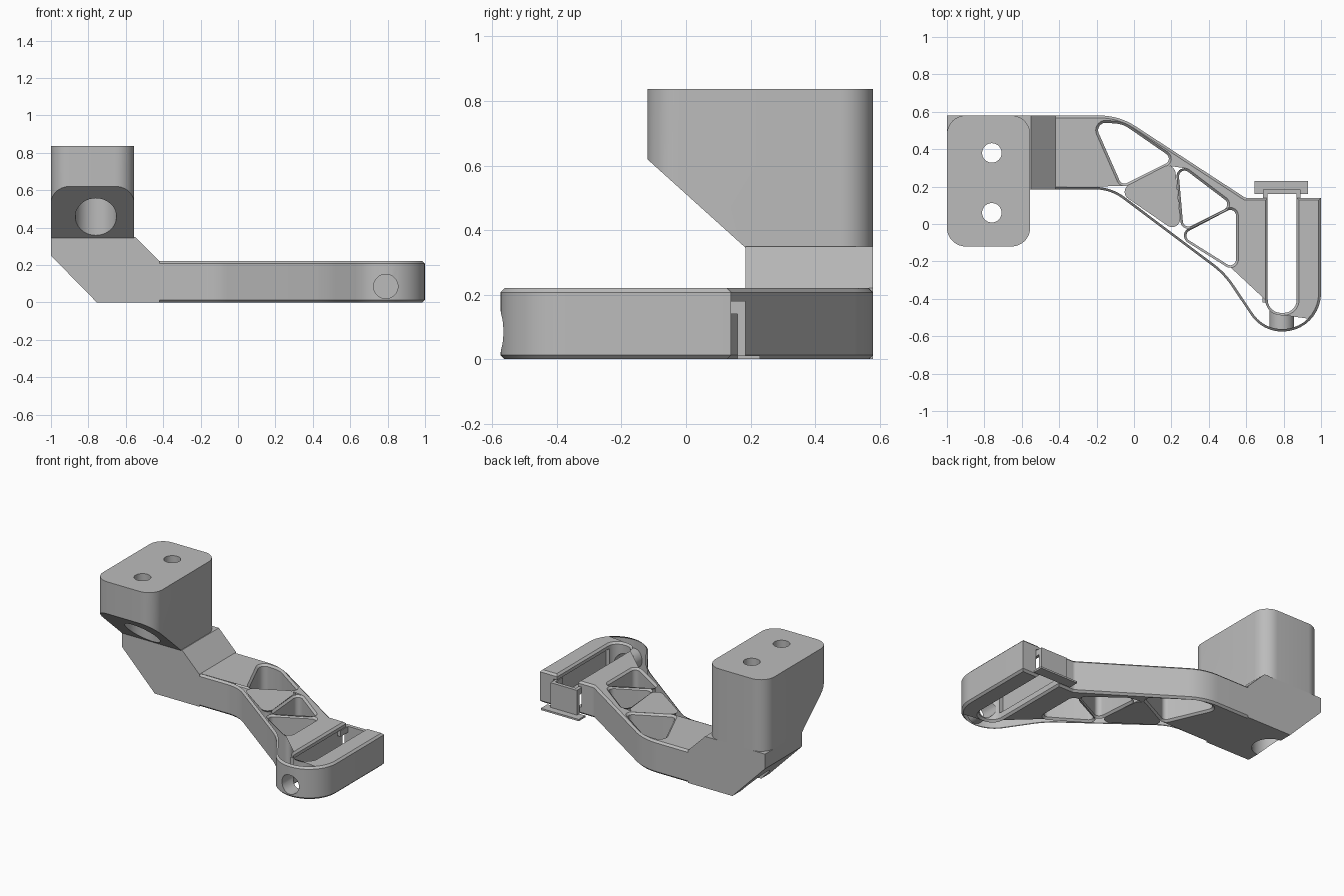
import bpy, bmesh, math
from mathutils import Vector

cube = bpy.data.objects.get("Cube")
if cube:
    bpy.data.objects.remove(cube, do_unlink=True)

grey = bpy.data.materials.new("plain_grey")
grey.use_nodes = True
colour = (0.5, 0.5, 0.5, 1)
grey.diffuse_color = colour
for node in grey.node_tree.nodes:
    if node.type == "BSDF_PRINCIPLED":
        node.inputs["Base Color"].default_value = colour

parts = []


def add(name, mesh):
    obj = bpy.data.objects.new(name, mesh)
    bpy.context.scene.collection.objects.link(obj)
    mesh.materials.clear()
    mesh.materials.append(grey)
    return obj


def fillet(corners, steps=10):
    """Round each (x, y, radius) corner of a closed outline."""
    out = []
    n = len(corners)
    for i, (x, y, r) in enumerate(corners):
        p = Vector((x, y))
        if r == 0:
            out.append(p)
            continue
        a = (Vector(corners[i - 1][:2]) - p).normalized()
        b = (Vector(corners[(i + 1) % n][:2]) - p).normalized()
        half = a.angle(b) / 2
        centre = p + (a + b).normalized() * (r / math.sin(half))
        start = p + a * (r / math.tan(half)) - centre
        end = p + b * (r / math.tan(half)) - centre
        sweep = math.pi - 2 * half
        for k in range(steps + 1):
            t = k / steps
            v = start * math.sin((1 - t) * sweep) + end * math.sin(t * sweep)
            out.append(centre + v / math.sin(sweep))
    return out


def prism(name, outline, axis, lo, hi):
    """Extrude a flat outline along an axis."""
    place = {"x": lambda a, b, t: (t, a, b),
             "y": lambda a, b, t: (a, t, b),
             "z": lambda a, b, t: (a, b, t)}[axis]
    bm = bmesh.new()
    ends = [[bm.verts.new(place(a, b, t)) for a, b in outline] for t in (lo, hi)]
    bm.faces.new(ends[0])
    bm.faces.new(ends[1])
    n = len(outline)
    for i in range(n):
        j = (i + 1) % n
        bm.faces.new((ends[0][i], ends[0][j], ends[1][j], ends[1][i]))
    bmesh.ops.recalc_face_normals(bm, faces=bm.faces)
    mesh = bpy.data.meshes.new(name)
    bm.to_mesh(mesh)
    bm.free()
    return add(name, mesh)


def box(name, x, y, z):
    return prism(name, [(x[0], y[0]), (x[1], y[0]), (x[1], y[1]), (x[0], y[1])], "z", *z)


def rod(name, a, b, r, axis, lo, hi, sides=40):
    ring = [(a + r * math.cos(k * math.tau / sides), b + r * math.sin(k * math.tau / sides))
            for k in range(sides)]
    return prism(name, ring, axis, lo, hi)


def evaluated_mesh(obj):
    bpy.context.view_layer.update()
    return bpy.data.meshes.new_from_object(
        obj.evaluated_get(bpy.context.evaluated_depsgraph_get()))


def cut(obj, cutter):
    mod = obj.modifiers.new("cut", "BOOLEAN")
    mod.operation = "DIFFERENCE"
    mod.solver = "EXACT"
    mod.object = cutter
    mesh = evaluated_mesh(obj)
    obj.modifiers.clear()
    obj.data = mesh
    bpy.data.objects.remove(cutter, do_unlink=True)


# Arm: chamfered plate with truss windows and an open slot
HEIGHT, CHAMFER = 0.22, 0.013
arm_outline = [(-.47, .58, 0), (-.08, .58, .35), (.595, .14, .03), (.715, .14, 0),
               (.715, -.475, .07), (.87, -.475, .07), (.87, .14, 0), (1, .14, 0),
               (1, -.575, .205), (.685, -.575, .2), (.48, -.27, .45),
               (-.126, .185, .25), (-.47, .185, 0)]
windows = [[(-.215, .545, .04), (-.06, .535, .15), (.215, .345, .03), (-.065, .205, .03)],
           [(-.065, .175, .03), (.205, .315, .03), (.24, -.035, .03)],
           [(.235, .32, .03), (.525, .1, .03), (.265, -.03, .03)],
           [(.545, .095, .03), (.545, -.245, .03), (.25, -.06, .03)]]
curve = bpy.data.curves.new("arm_curve", "CURVE")
curve.dimensions = "2D"
curve.fill_mode = "BOTH"
curve.extrude = HEIGHT / 2 - CHAMFER
curve.bevel_depth = CHAMFER
curve.bevel_resolution = 0
curve.offset = -CHAMFER
for loop in [arm_outline] + windows:
    pts = fillet(loop)
    spline = curve.splines.new("POLY")
    spline.points.add(len(pts) - 1)
    for point, p in zip(spline.points, pts):
        point.co = (p.x, p.y, 0, 1)
    spline.use_cyclic_u = True
drawn = bpy.data.objects.new("arm_drawn", curve)
bpy.context.scene.collection.objects.link(drawn)
arm_mesh = evaluated_mesh(drawn)
bpy.data.objects.remove(drawn, do_unlink=True)
bm = bmesh.new()
bm.from_mesh(arm_mesh)
bmesh.ops.remove_doubles(bm, verts=bm.verts, dist=1e-5)
bmesh.ops.translate(bm, verts=bm.verts, vec=(0, 0, HEIGHT / 2))
bmesh.ops.recalc_face_normals(bm, faces=bm.faces)
bm.to_mesh(arm_mesh)
bm.free()
arm = add("arm", arm_mesh)
# Rail grooves in the slot walls and the hole through the rounded end
cut(arm, box("groove_cutter", (.688, .897), (-.42, .3), (.05, .185)))
cut(arm, rod("end_hole_cutter", .79, .085, .065, "y", -.7, -.4))
parts.append(arm)

# Sloped foot joining the arm to the block
foot = prism("mount_foot", [(-1, .25), (-.755, 0), (-.42, 0), (-.42, .22), (-.55, .35), (-1, .35)],
             "y", .185, .58)

# Upright block with rounded corners and a slanted underside
block = prism("mount_block", fillet([(-1, -.12, .1), (-.555, -.12, .1),
                                     (-.555, .58, .1), (-1, .58, .1)]), "z", .345, .837)
cut(block, prism("slant_cutter", [(-.2, .692), (.185, .345), (.185, .2), (-.2, .2)],
                 "x", -1.2, -.3))

# Vertical screw holes with wide bores from below
for y in (.06, .38):
    for part in (block, foot):
        cut(part, rod("bore_cutter", -.76, y, .11, "z", -.2, .62))
    cut(block, rod("screw_cutter", -.76, y, .052, "z", .5, 1))
parts += [foot, block]

# Clip closing the open end of the slot
parts.append(box("clip_plate", (.69, .89), (.16, .185), (0, .18)))
parts.append(box("clip_flange", (.645, .93), (.16, .23), (0, .012)))
for side, x in (("right", (.69, .715)), ("left", (.87, .89))):
    parts.append(box("clip_hook_" + side, x, (.08, .165), (.14, .18)))

# Smooth curved walls, crisp edges
bpy.ops.object.select_all(action="DESELECT")
for part in parts:
    part.select_set(True)
bpy.context.view_layer.objects.active = arm
bpy.ops.object.shade_smooth_by_angle(angle=math.radians(30))
